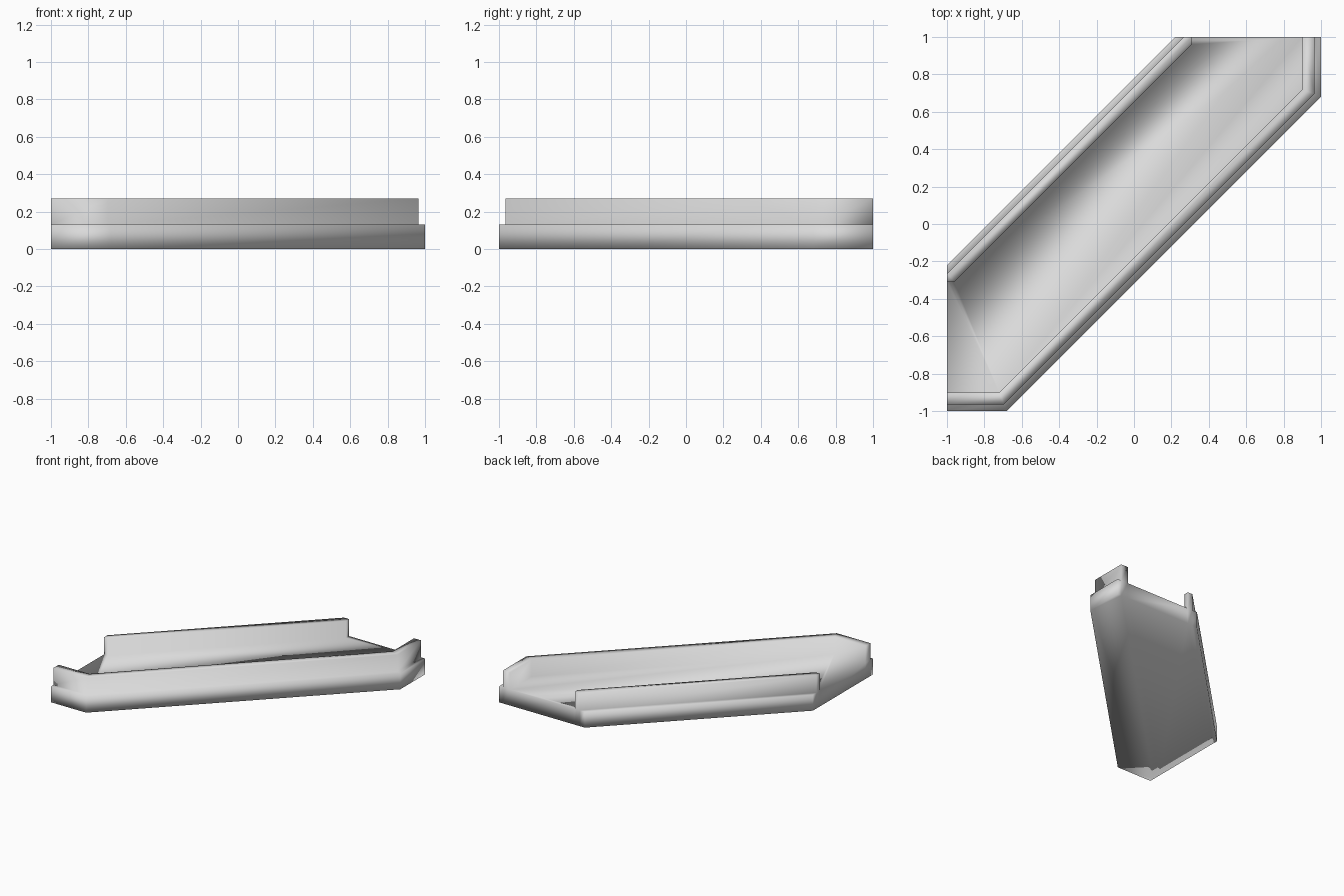
import bpy
import bmesh

if "Cube" in bpy.data.objects:
    bpy.data.objects.remove(bpy.data.objects["Cube"])

BASE_Z, TOP_Z = 0.13, 0.27

grey = bpy.data.materials.new("light_grey")
grey.diffuse_color = (0.7, 0.7, 0.7, 1)
grey.use_nodes = True
grey.node_tree.nodes["Principled BSDF"].inputs["Base Color"].default_value = grey.diffuse_color


def mirrored(half):
    """Complete a path by reflecting it across the diagonal y = -x."""
    return half + [(-y, -x) for x, y in reversed(half)]


# Plan outlines, each running from the left end to the far right end
low_edge = mirrored([(-1, -1), (-0.68, -1)])
low_out = mirrored([(-1, -0.965), (-0.695, -0.965)])
low_in = mirrored([(-1, -0.90), (-0.72, -0.90)])
up_edge = mirrored([(-1, -0.22)])
up_out = mirrored([(-1, -0.265)])
up_in = mirrored([(-1, -0.31), (-0.96, -0.31)])

bm = bmesh.new()


def ring(path, z=BASE_Z):
    return [bm.verts.new((x, y, z)) for x, y in path]


le, lo, li, ue, uo, ui = [ring(p) for p in
                          (low_edge, low_out, low_in, up_edge, up_out, up_in)]


def strip(a, b):
    """Quads between two matching paths."""
    return [bm.faces.new((a[i], a[i + 1], b[i + 1], b[i]))
            for i in range(len(a) - 1)]


# Floor and outer ledges
bm.faces.new(li + ui[::-1])
strip(le, lo)
bm.faces.new(uo + ue[::-1])

# Wall footprints raised to full height
walls = strip(lo, li) + [bm.faces.new(ui + uo[::-1])]
raised = bmesh.ops.extrude_face_region(bm, geom=walls)["geom"]
bmesh.ops.translate(bm, vec=(0, 0, TOP_Z - BASE_Z),
                    verts=[v for v in raised if isinstance(v, bmesh.types.BMVert)])
bmesh.ops.delete(bm, geom=[f for f in walls if f.is_valid], context="FACES_ONLY")

# Base sides and underside
rim = le + [lo[-1], li[-1], ui[-1], uo[-1]] + ue[::-1] + [uo[0], ui[0], li[0], lo[0]]
under = {v: bm.verts.new((v.co.x, v.co.y, 0)) for v in rim}
for a, b in zip(rim, rim[1:] + rim[:1]):
    bm.faces.new((under[a], under[b], b, a))
bm.faces.new([under[v] for v in reversed(rim)])

bmesh.ops.recalc_face_normals(bm, faces=bm.faces[:])
for f in bm.faces:
    f.smooth = True      # soft shading across the whole casting

mesh = bpy.data.meshes.new("diagonal_channel")
bm.to_mesh(mesh)
bm.free()
mesh.materials.append(grey)
channel = bpy.data.objects.new("diagonal_channel", mesh)
bpy.context.collection.objects.link(channel)
